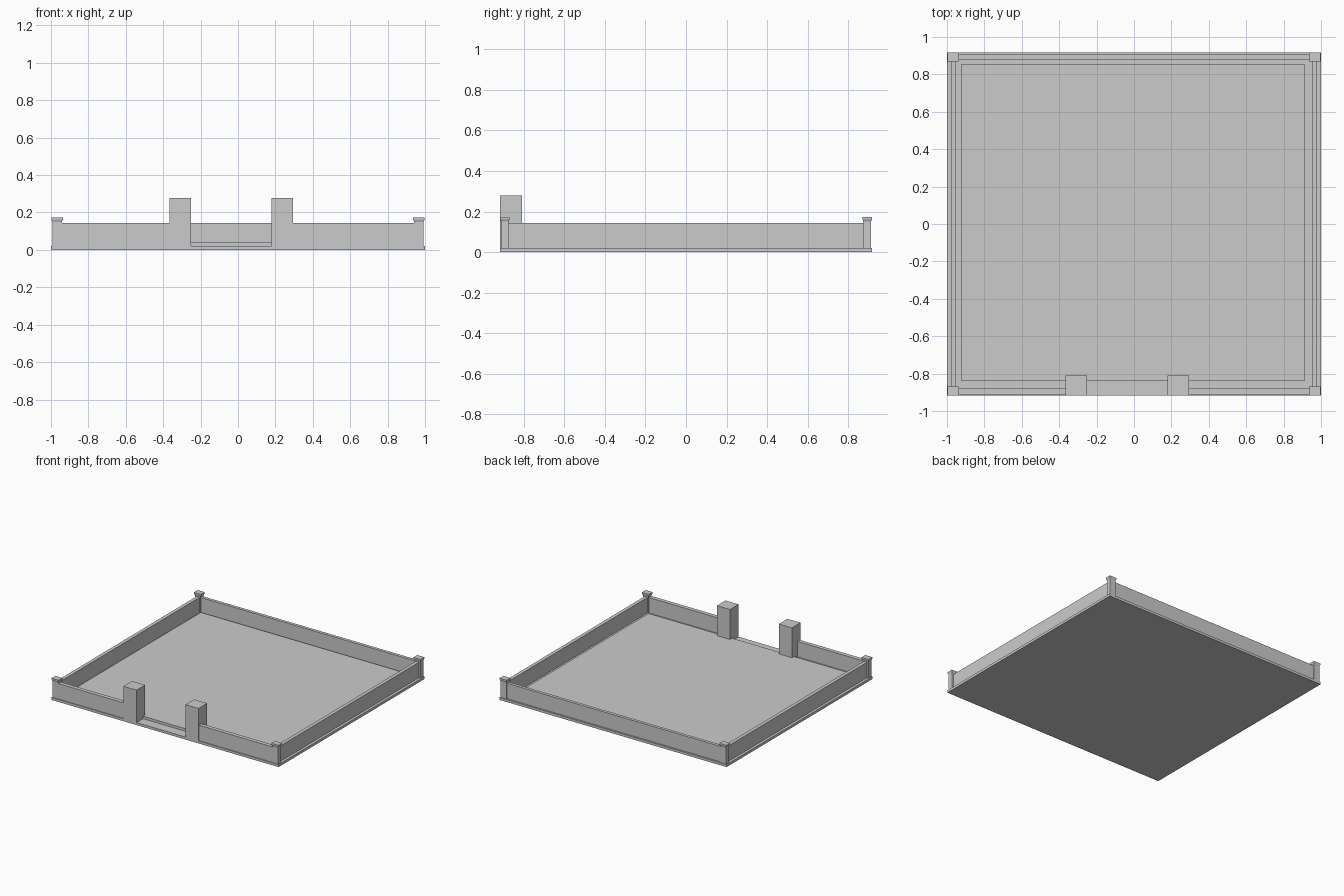
import bpy
import bmesh

if "Cube" in bpy.data.objects:
    bpy.data.objects.remove(bpy.data.objects["Cube"])


def box(name, x0, x1, y0, y1, z0, z1):
    bm = bmesh.new()
    bmesh.ops.create_cube(bm, size=1)
    for v in bm.verts:
        v.co.x = x1 if v.co.x > 0 else x0
        v.co.y = y1 if v.co.y > 0 else y0
        v.co.z = z1 if v.co.z > 0 else z0
    return finish(name, bm)


def finish(name, bm):
    mesh = bpy.data.meshes.new(name)
    bm.to_mesh(mesh)
    bm.free()
    obj = bpy.data.objects.new(name, mesh)
    bpy.context.collection.objects.link(obj)
    return obj


def corner_post(name, cx, cy):
    # square post with a flared neck and a thin flat cap
    profile = [(0.025, 0.019, 0.018), (0.025, 0.019, 0.15),
               (0.031, 0.024, 0.163), (0.031, 0.024, 0.173)]
    bm = bmesh.new()
    rings = [[bm.verts.new((cx + sx * hx, cy + sy * hy, z))
              for sx, sy in ((-1, -1), (1, -1), (1, 1), (-1, 1))]
             for hx, hy, z in profile]
    for low, high in zip(rings, rings[1:]):
        for i in range(4):
            j = (i + 1) % 4
            bm.faces.new((low[i], low[j], high[j], high[i]))
    bm.faces.new(rings[-1])
    bm.faces.new(rings[0][::-1])
    return finish(name, bm)


# base slab and raised courtyard floor
box("base_slab", -1, 1, -0.918, 0.918, 0, 0.02)
box("courtyard_floor", -0.925, 0.915, -0.837, 0.853, 0.02, 0.04)

# perimeter walls
WALL = 0.143
box("left_wall", -0.979, -0.951, -0.912, 0.908, 0.02, WALL)
box("right_wall", 0.951, 0.979, -0.912, 0.908, 0.02, WALL)
box("back_wall", -0.97, 0.97, 0.88, 0.905, 0.02, WALL)
box("front_wall_left", -0.97, -0.30, -0.912, -0.88, 0.02, WALL)
box("front_wall_right", 0.24, 0.97, -0.912, -0.88, 0.02, WALL)

# gate pillars
box("gate_pillar_left", -0.365, -0.25, -0.918, -0.81, 0, 0.278)
box("gate_pillar_right", 0.18, 0.295, -0.918, -0.81, 0, 0.278)

# corner posts
for side, cx in (("left", -0.967), ("right", 0.967)):
    for end, cy in (("front", -0.894), ("back", 0.894)):
        corner_post(f"corner_post_{end}_{side}", cx, cy)
